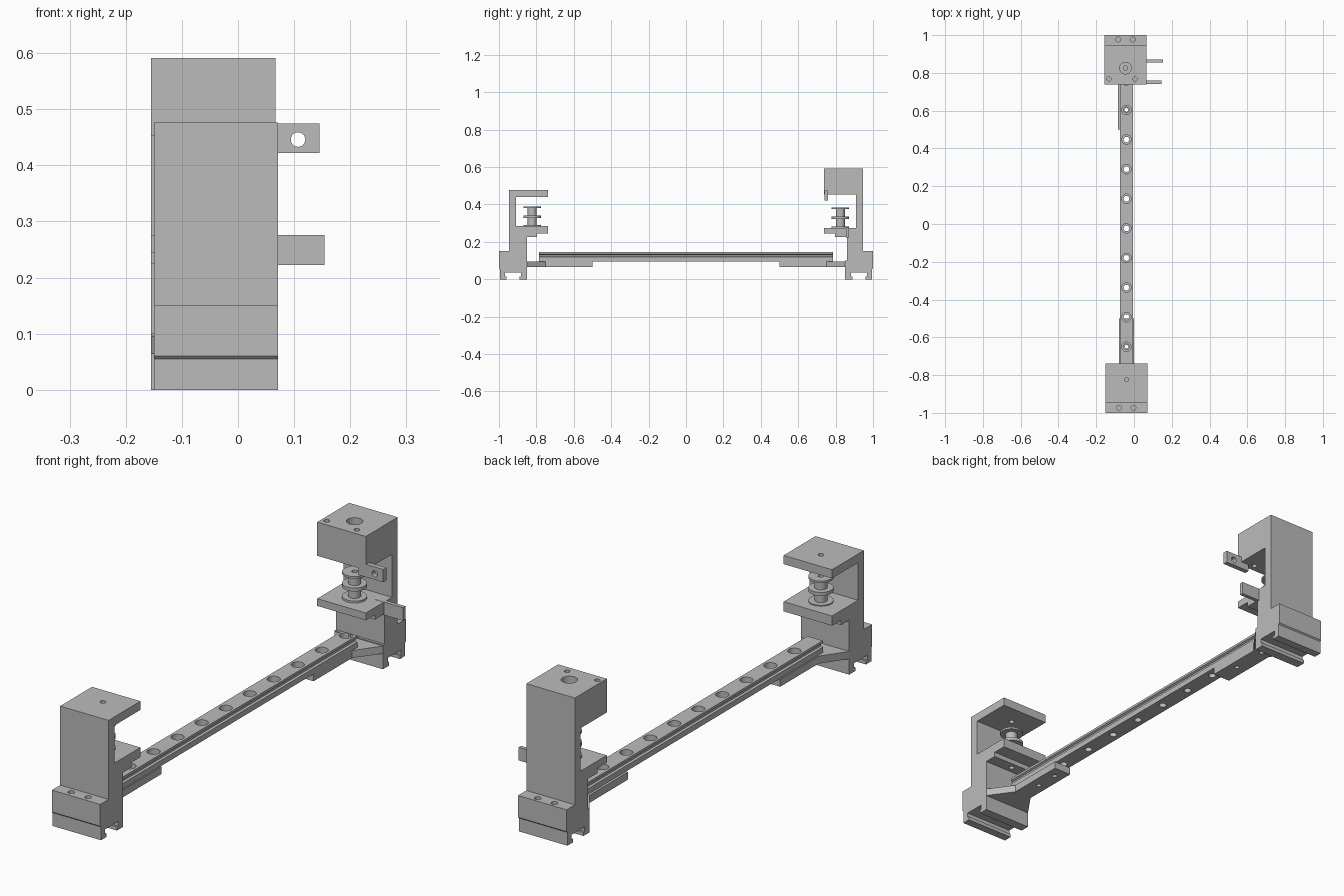
import bpy, bmesh, math
from mathutils import Vector

cube = bpy.data.objects.get("Cube")
if cube:
    bpy.data.objects.remove(cube, do_unlink=True)

grey = bpy.data.materials.new("machined_grey")
grey.use_nodes = True
grey.diffuse_color = (0.5, 0.5, 0.5, 1)
grey.node_tree.nodes["Principled BSDF"].inputs["Base Color"].default_value = (0.5, 0.5, 0.5, 1)

RAIL_X = -0.04


def finish(name, bm):
    bmesh.ops.recalc_face_normals(bm, faces=bm.faces)
    mesh = bpy.data.meshes.new(name)
    bm.to_mesh(mesh)
    bm.free()
    mesh.materials.append(grey)
    obj = bpy.data.objects.new(name, mesh)
    bpy.context.collection.objects.link(obj)
    return obj


def prism(name, axis, outline, lo, hi):
    """Extrude a 2D outline along an axis, from lo to hi."""
    place = {"x": lambda a, b: (lo, a, b),
             "y": lambda a, b: (a, lo, b),
             "z": lambda a, b: (a, b, lo)}[axis]
    bm = bmesh.new()
    face = bm.faces.new([bm.verts.new(place(a, b)) for a, b in outline])
    new = bmesh.ops.extrude_face_region(bm, geom=[face])["geom"]
    shift = Vector([hi - lo if c == axis else 0 for c in "xyz"])
    bmesh.ops.translate(bm, vec=shift, verts=[v for v in new if isinstance(v, bmesh.types.BMVert)])
    return finish(name, bm)


def box(name, x0, x1, y0, y1, z0, z1):
    return prism(name, "x", [(y0, z0), (y1, z0), (y1, z1), (y0, z1)], x0, x1)


def lathe(bm, outline, x, y, sides=32):
    """Revolve a closed (radius, height) outline about a vertical axis."""
    rings = []
    for i in range(sides):
        t = math.tau * i / sides
        rings.append([bm.verts.new((x + r * math.cos(t), y + r * math.sin(t), z)) for r, z in outline])
    n = len(outline)
    for i in range(sides):
        a, b = rings[i], rings[(i + 1) % sides]
        for j in range(n):
            k = (j + 1) % n
            if outline[j][0] or outline[k][0]:
                bm.faces.new((a[j], a[k], b[k], b[j]))
    bmesh.ops.remove_doubles(bm, verts=bm.verts, dist=1e-5)
    bmesh.ops.dissolve_degenerate(bm, edges=bm.edges, dist=1e-6)


def pin(r, z0, z1):
    return [(0, z0), (r, z0), (r, z1), (0, z1)]


def cut(obj, cutter):
    cutter.hide_render = True
    mod = obj.modifiers.new("cut", "BOOLEAN")
    mod.operation, mod.solver, mod.object = "DIFFERENCE", "EXACT", cutter
    bpy.context.view_layer.objects.active = obj
    bpy.ops.object.modifier_apply(modifier=mod.name)
    bpy.data.objects.remove(cutter, do_unlink=True)


def drill(obj, holes):
    """Each hole is (outline, x, y)."""
    bm = bmesh.new()
    for outline, x, y in holes:
        lathe(bm, outline, x, y, 24)
    cut(obj, finish("drill", bm))


def smooth(obj):
    bpy.ops.object.select_all(action="DESELECT")
    obj.select_set(True)
    bpy.context.view_layer.objects.active = obj
    bpy.ops.object.shade_smooth_by_angle(angle=math.radians(35))


def bracket(name, side, x0, x1, top, under, shelf_top, inner):
    """C-shaped end bracket on a slotted foot; depth is distance from the middle."""
    outline = [
        # foot with T-slot underneath
        (1, 0.15), (1, 0.06), (0.995, 0.055), (0.995, 0), (0.96, 0),
        (0.96, 0.015), (0.968, 0.015), (0.968, 0.035),
        (0.882, 0.035), (0.882, 0.015), (0.89, 0.015), (0.89, 0),
        (0.85, 0), (0.85, 0.1), (inner, 0.1),
        # stepped shelf, column and top
        (inner, 0.225), (0.797, 0.225), (0.797, 0.245), (0.738, 0.245),
        (0.738, shelf_top), (0.908, shelf_top), (0.908, under),
        (0.738, under), (0.738, top), (0.946, top), (0.946, 0.15)]
    return prism(name, "x", [(side * d, z) for d, z in outline], x0, x1)


def arm(name, side, x0, x1, cx):
    """Flat support arm that flares out to the bracket's width."""
    w = 0.04
    outline = [(x0, 0.86), (x1, 0.86), (x1, 0.85), (cx + w, 0.75), (cx + w, 0.5),
               (cx - w, 0.5), (cx - w, 0.75), (x0, 0.85)]
    return prism(name, "z", [(x, side * d) for x, d in outline], 0.065, 0.096)


def spool(name, x, y, base, top):
    """Hollow hub with three flanges."""
    hub, rim, bore, mid = 0.024, 0.047, 0.011, (base + top) / 2
    outline = [(bore, base), (rim, base), (rim, base + 0.008), (hub, base + 0.008),
               (hub, mid - 0.007), (rim, mid - 0.007), (rim, mid + 0.007), (hub, mid + 0.007),
               (hub, top - 0.008), (rim, top - 0.008), (rim, top), (bore, top)]
    bm = bmesh.new()
    lathe(bm, outline, x, y)
    smooth(finish(name, bm))


# Front bracket
front = bracket("front_bracket", -1, -0.15, 0.071, 0.476, 0.44, 0.285, 0.85)
drill(front, [(pin(0.011, 0.2, 0.6), RAIL_X, -0.823),
              (pin(0.013, 0.09, 0.2), -0.08, -0.973),
              (pin(0.013, 0.09, 0.2), -0.003, -0.973)])
smooth(front)
spool("front_spool", RAIL_X, -0.823, 0.281, 0.389)

# Back bracket with a deep bored head
back = bracket("back_bracket", 1, -0.155, 0.067, 0.591, 0.452, 0.275, 0.86)
drill(back, [(pin(0.011, 0.2, 0.3), -0.045, 0.825),
             (pin(0.031, 0.4, 0.7), -0.045, 0.825),
             (pin(0.011, 0.4, 0.7), -0.133, 0.768),
             (pin(0.011, 0.4, 0.7), 0.005, 0.768),
             (pin(0.013, 0.09, 0.2), -0.083, 0.977),
             (pin(0.013, 0.09, 0.2), -0.007, 0.977)])
smooth(back)
spool("back_spool", -0.045, 0.825, 0.275, 0.384)

# Side lugs on the back bracket
upper_lug = box("upper_lug", 0.03, 0.145, 0.74, 0.76, 0.422, 0.475)
bore = bmesh.new()
lathe(bore, pin(0.013, -0.1, 0.1), 0, 0, 24)
bore_tool = finish("lug_bore", bore)
bore_tool.rotation_euler.x = math.pi / 2
bore_tool.location = (0.107, 0.75, 0.446)
cut(upper_lug, bore_tool)
smooth(upper_lug)
box("lower_lug", 0.03, 0.154, 0.855, 0.871, 0.222, 0.276)

# Slide rail with grooved sides and counterbored holes
half = [(0.035, 0.095), (0.035, 0.118), (0.027, 0.122), (0.027, 0.131), (0.035, 0.135), (0.035, 0.145)]
profile = [(RAIL_X + x, z) for x, z in half] + [(RAIL_X - x, z) for x, z in reversed(half)]
rail = prism("slide_rail", "y", profile, -0.785, 0.785)
hole_ys = [-0.65 + 0.1567 * i for i in range(10)]
counterbore = [(0, 0.05), (0.015, 0.05), (0.015, 0.118), (0.025, 0.118), (0.025, 0.2), (0, 0.2)]
drill(rail, [(counterbore, RAIL_X, y) for y in hole_ys])
smooth(rail)

# Support arms under the rail ends
front_arm = arm("front_arm", -1, -0.15, 0.071, -0.04)
drill(front_arm, [(pin(0.01, 0.0, 0.2), RAIL_X, y) for y in (-0.65, -0.55)])
smooth(front_arm)
back_arm = arm("back_arm", 1, -0.155, 0.067, -0.045)
drill(back_arm, [(pin(0.01, 0.0, 0.2), RAIL_X, y) for y in (hole_ys[8], hole_ys[9])])
smooth(back_arm)
